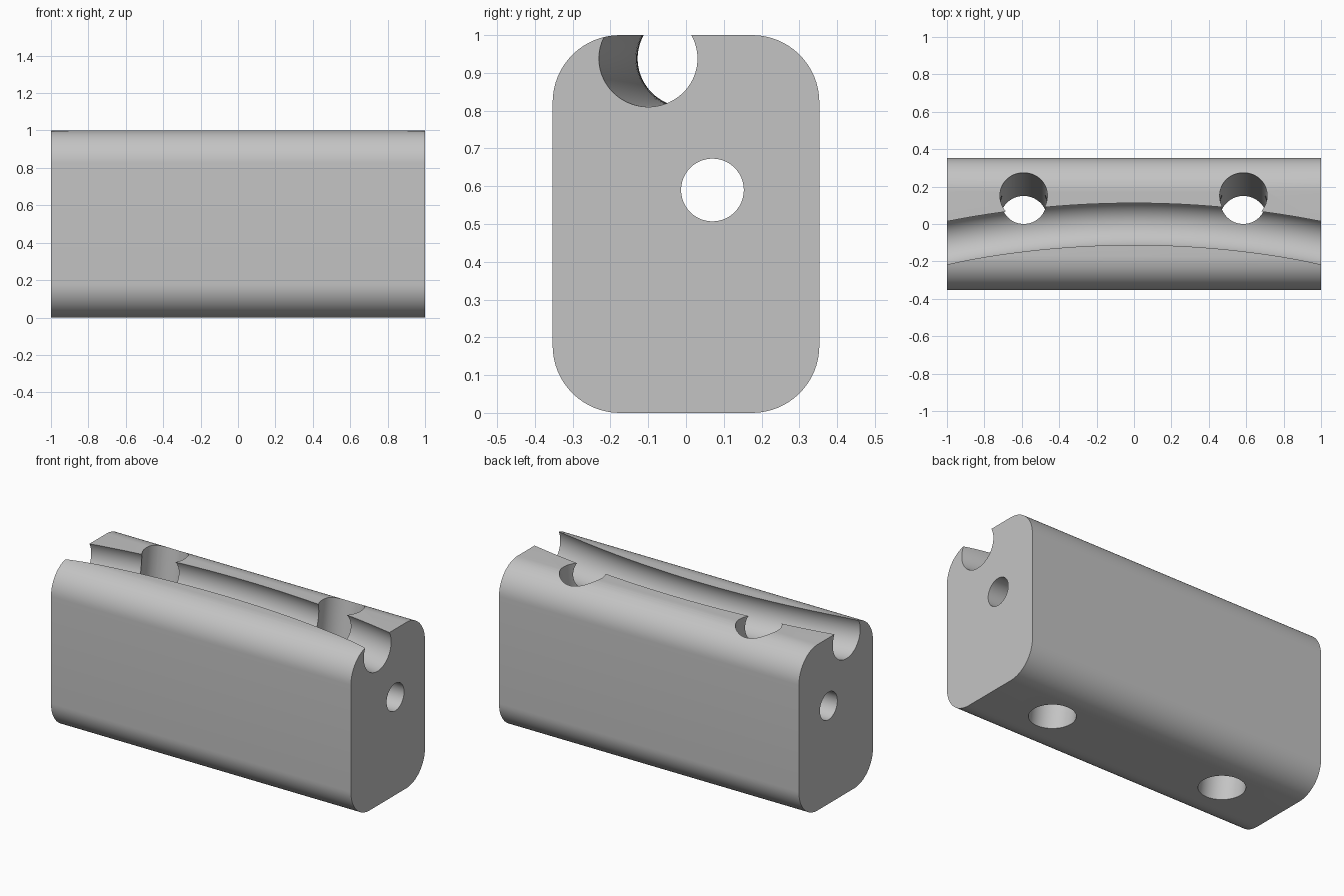
import bpy, bmesh, math
from mathutils import Vector

cube = bpy.data.objects.get("Cube")
if cube:
    bpy.data.objects.remove(cube, do_unlink=True)

grey = bpy.data.materials.new("plain grey")
grey.use_nodes = True
colour = (0.55, 0.55, 0.55, 1)
grey.diffuse_color = colour
grey.node_tree.nodes["Principled BSDF"].inputs["Base Color"].default_value = colour


def loft(name, rings):
    """Join equal rings of points into a closed solid."""
    bm = bmesh.new()
    loops = [[bm.verts.new(p) for p in ring] for ring in rings]
    for a, b in zip(loops, loops[1:]):
        for i in range(len(a)):
            j = (i + 1) % len(a)
            bm.faces.new((a[i], a[j], b[j], b[i]))
    bm.faces.new(loops[0])
    bm.faces.new(loops[-1])
    bmesh.ops.recalc_face_normals(bm, faces=bm.faces)
    mesh = bpy.data.meshes.new(name)
    bm.to_mesh(mesh)
    bm.free()
    mesh.materials.append(grey)
    obj = bpy.data.objects.new(name, mesh)
    bpy.context.collection.objects.link(obj)
    return obj


def circle(centre, u, v, radius, sides=64):
    angles = [math.tau * (i + 0.5) / sides for i in range(sides)]
    return [Vector(centre) + radius * (math.cos(a) * Vector(u) + math.sin(a) * Vector(v))
            for a in angles]


X, Y, Z = Vector((1, 0, 0)), Vector((0, 1, 0)), Vector((0, 0, 1))

# Block: rounded rectangle drawn along x
half_w, corner, steps = 0.353, 0.178, 16
profile = []
for k, (sy, sz) in enumerate([(1, 1), (-1, 1), (-1, -1), (1, -1)]):
    for i in range(steps + 1):
        a = math.pi / 2 * (k + i / steps)
        profile.append((sy * (half_w - corner) + corner * math.cos(a),
                        0.5 + sz * (0.5 - corner) + corner * math.sin(a)))
block = loft("grooved_block", [[(x, y, z) for y, z in profile] for x in (-1, 1)])

# Curved groove along the top, following a wide arc
bend = 5.05
rings = []
for i in range(49):
    t = -0.23 + 0.46 * i / 48
    out = Vector((math.sin(t), math.cos(t), 0))
    rings.append(circle(out * bend - Y * bend + Z * 0.938, out, Z, 0.128))
cutters = [loft("groove_cutter", rings)]

# Straight bore from end to end
cutters.append(loft("bore_cutter", [circle((x, 0.07, 0.59), Y, Z, 0.083) for x in (-1.2, 1.2)]))

# Two leaning holes from top to bottom
lean = 0.128
for side, x in (("right", -0.59), ("left", 0.585)):
    cutters.append(loft(side + "_hole_cutter",
                        [circle((x, 0.023 + lean * z, z), X, Y, 0.127) for z in (-0.2, 1.2)]))

# Cut the block, then remove the cutters
bpy.context.view_layer.objects.active = block
for cutter in cutters:
    cutter.hide_render = True
    mod = block.modifiers.new(cutter.name, 'BOOLEAN')
    mod.operation = 'DIFFERENCE'
    mod.solver = 'EXACT'
    mod.object = cutter
    bpy.ops.object.modifier_apply(modifier=mod.name)
    bpy.data.objects.remove(cutter, do_unlink=True)

bpy.ops.object.select_all(action='DESELECT')
block.select_set(True)
bpy.ops.object.shade_smooth_by_angle(angle=math.radians(25))
